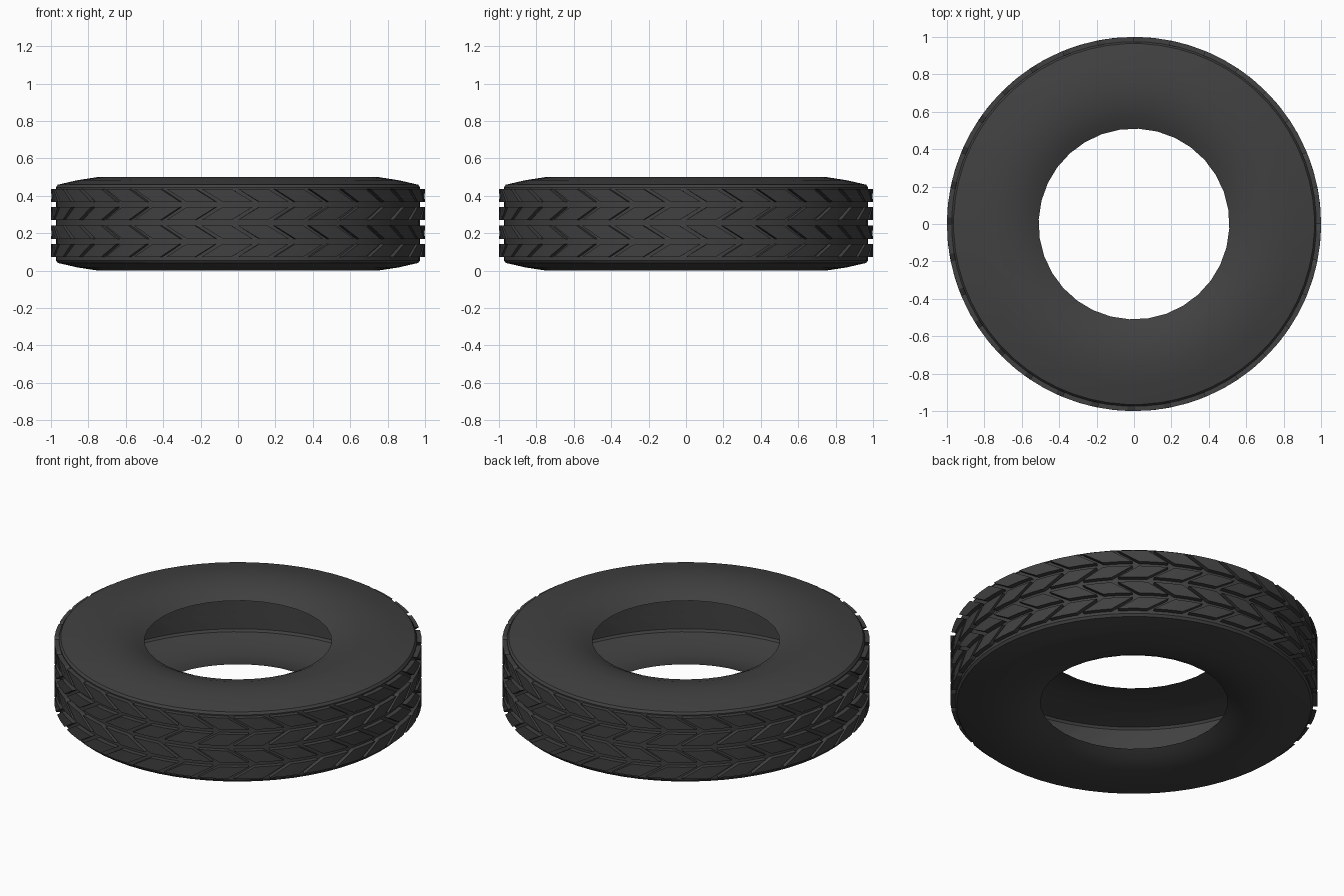
import bpy, bmesh, math

if "Cube" in bpy.data.objects:
    bpy.data.objects.remove(bpy.data.objects["Cube"])

N = 32                 # tread blocks / sides around
P = 2 * math.pi / N
MID = 0.25             # half height

rubber = bpy.data.materials.new("dark rubber")
rubber.diffuse_color = (0.052, 0.052, 0.052, 1)
rubber.use_nodes = True
rubber.node_tree.nodes["Principled BSDF"].inputs["Base Color"].default_value = rubber.diffuse_color


def ring_point(r, a, z):
    return (r * math.cos(a), r * math.sin(a), z)


def finish(bm, name, angle):
    me = bpy.data.meshes.new(name)
    bm.to_mesh(me)
    bm.free()
    ob = bpy.data.objects.new(name, me)
    bpy.context.collection.objects.link(ob)
    me.materials.append(rubber)
    bpy.ops.object.select_all(action='DESELECT')
    ob.select_set(True)
    bpy.context.view_layer.objects.active = ob
    bpy.ops.object.shade_smooth_by_angle(angle=math.radians(angle))
    return ob


# Sidewalls: open sheet revolved around z, one above and its mirror below
profile = [(0.51, 0.19), (0.56, 0.216), (0.64, 0.24), (0.75, 0.25),
           (0.86, 0.233), (0.965, 0.209), (0.975, 0.195)]


def sidewall(name, side):
    bm = bmesh.new()
    rings = [[bm.verts.new(ring_point(r, (k + 0.5) * P / 2, MID + side * h))
              for k in range(2 * N)] for r, h in profile[1:]]
    # the bead edge is visibly many-sided, so its ring follows a 32-gon
    bead = []
    for k in range(2 * N):
        r = profile[0][0] * (1 if k % 2 else math.cos(math.pi / N))
        bead.append(bm.verts.new(ring_point(r, (k + 0.5) * P / 2, MID + side * profile[0][1])))
    rings.insert(0, bead)
    for a, b in zip(rings, rings[1:]):
        for k in range(2 * N):
            n = (k + 1) % (2 * N)
            quad = [a[k], b[k], b[n], a[n]]
            bm.faces.new(quad if side > 0 else quad[::-1])
    finish(bm, name, 40)


sidewall("upper_sidewall", 1)
sidewall("lower_sidewall", -1)

# Tread: one sheet with four rings of slanted blocks pushed outward
S = 0.115              # slant of each block row, as an angle
G = 0.036              # groove width, as an angle
levels = [(0.445, 0), (0.437, 0), (0.367, S), (0.34, S), (0.27, 0),
          (0.24, 0), (0.17, S), (0.143, S), (0.073, 0), (0.055, 0)]
cols = [i * P + d for i in range(N) for d in (0, (P - G) / 2, P - G)]

bm = bmesh.new()
grid = [[bm.verts.new(ring_point(0.973, a + off, z)) for a in cols] for z, off in levels]
blocks = []
for j in range(len(levels) - 1):
    for k in range(len(cols)):
        n = (k + 1) % len(cols)
        f = bm.faces.new([grid[j][k], grid[j + 1][k], grid[j + 1][n], grid[j][n]])
        if j % 2 == 1 and k % 3 != 2:
            blocks.append(f)
ext = bmesh.ops.extrude_face_region(bm, geom=blocks)
for v in ext["geom"]:
    if isinstance(v, bmesh.types.BMVert):
        s = 1.0 / math.hypot(v.co.x, v.co.y)
        v.co.x *= s
        v.co.y *= s
finish(bm, "tread", 30)
